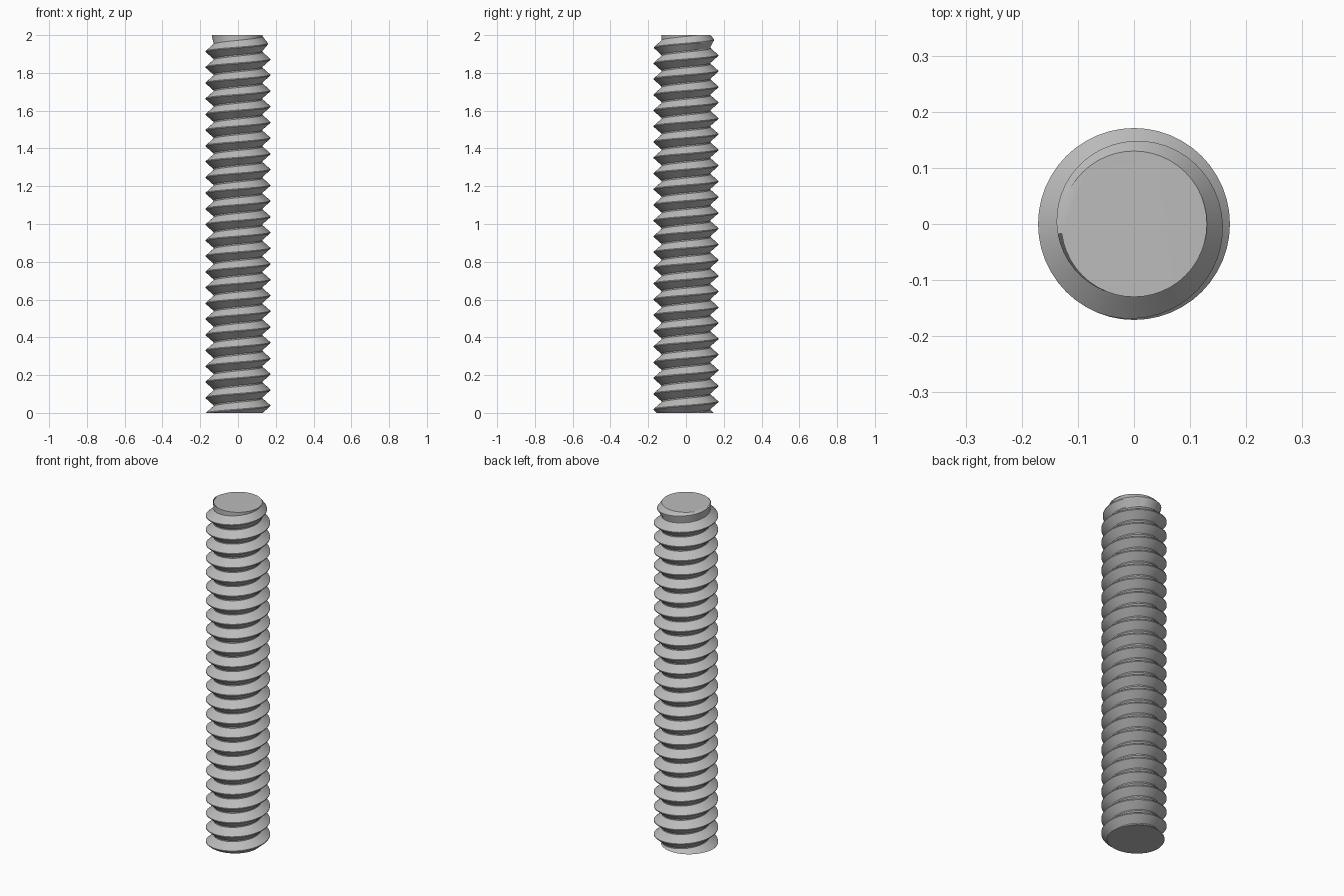
import bpy
import bmesh
import math

if "Cube" in bpy.data.objects:
    bpy.data.objects.remove(bpy.data.objects["Cube"], do_unlink=True)

HEIGHT = 2.0
TURNS = 24
PITCH = HEIGHT / TURNS
ROOT, CREST = 0.13, 0.171
SIDES = 48
START = math.radians(195)        # direction of the crest where it meets the base
TAPER_START = TURNS - 0.85       # the crest fades out over the last full turn
# Thread profile: fraction of pitch from the crest, fraction of thread depth
PROFILE = [(-0.46, 0), (-0.03, 1), (0.03, 1), (0.46, 0)]

steel = bpy.data.materials.new("grey steel")
steel.use_nodes = True
grey = (0.5, 0.5, 0.5, 1)
steel.diffuse_color = grey
steel.node_tree.nodes["Principled BSDF"].inputs["Base Color"].default_value = grey

bm = bmesh.new()

# Sweep the thread profile along the helix, fading into the core at the top
rows = []
for step in range(-2 * SIDES, (TURNS + 2) * SIDES + 1):
    turn = step / SIDES
    angle = START + math.tau * turn
    fade = min(1, max(0, 1 - (turn - TAPER_START)))
    row = []
    for along, depth in PROFILE:
        radius = ROOT + (CREST - ROOT) * depth * fade
        z = min(HEIGHT, (turn + along) * PITCH)
        row.append(bm.verts.new((radius * math.cos(angle), radius * math.sin(angle), z)))
    rows.append(row)

for i in range(len(rows) - 1):
    a, b = rows[i], rows[i + 1]
    for j in range(len(PROFILE) - 1):
        bm.faces.new((a[j], b[j], b[j + 1], a[j + 1]))
    # Root band joining this turn to the next one
    if i + SIDES + 1 < len(rows):
        c, d = rows[i + SIDES], rows[i + SIDES + 1]
        bm.faces.new((a[-1], b[-1], d[0], c[0]))

# Faces pressed flat against the top plane are replaced by one disc
flat = [f for f in bm.faces if all(v.co.z > HEIGHT - 1e-6 for v in f.verts)]
bmesh.ops.delete(bm, geom=flat, context="FACES")
top = [bm.verts.new((ROOT * math.cos(START + math.tau * k / SIDES),
                     ROOT * math.sin(START + math.tau * k / SIDES), HEIGHT))
       for k in range(SIDES)]
bm.faces.new(top)
bmesh.ops.remove_doubles(bm, verts=bm.verts[:], dist=1e-5)

# Cut the base flat and close it
cut = bmesh.ops.bisect_plane(bm, geom=bm.verts[:] + bm.edges[:] + bm.faces[:],
                             plane_co=(0, 0, 0), plane_no=(0, 0, 1), clear_inner=True)
rim = [e for e in cut["geom_cut"] if isinstance(e, bmesh.types.BMEdge)]
bmesh.ops.contextual_create(bm, geom=rim)
bmesh.ops.recalc_face_normals(bm, faces=bm.faces[:])

mesh = bpy.data.meshes.new("threaded_rod")
bm.to_mesh(mesh)
bm.free()
mesh.materials.append(steel)
rod = bpy.data.objects.new("threaded_rod", mesh)
bpy.context.collection.objects.link(rod)

# Smooth flanks with crisp crests and ends
bpy.context.view_layer.objects.active = rod
rod.select_set(True)
bpy.ops.object.shade_smooth_by_angle(angle=math.radians(30))
